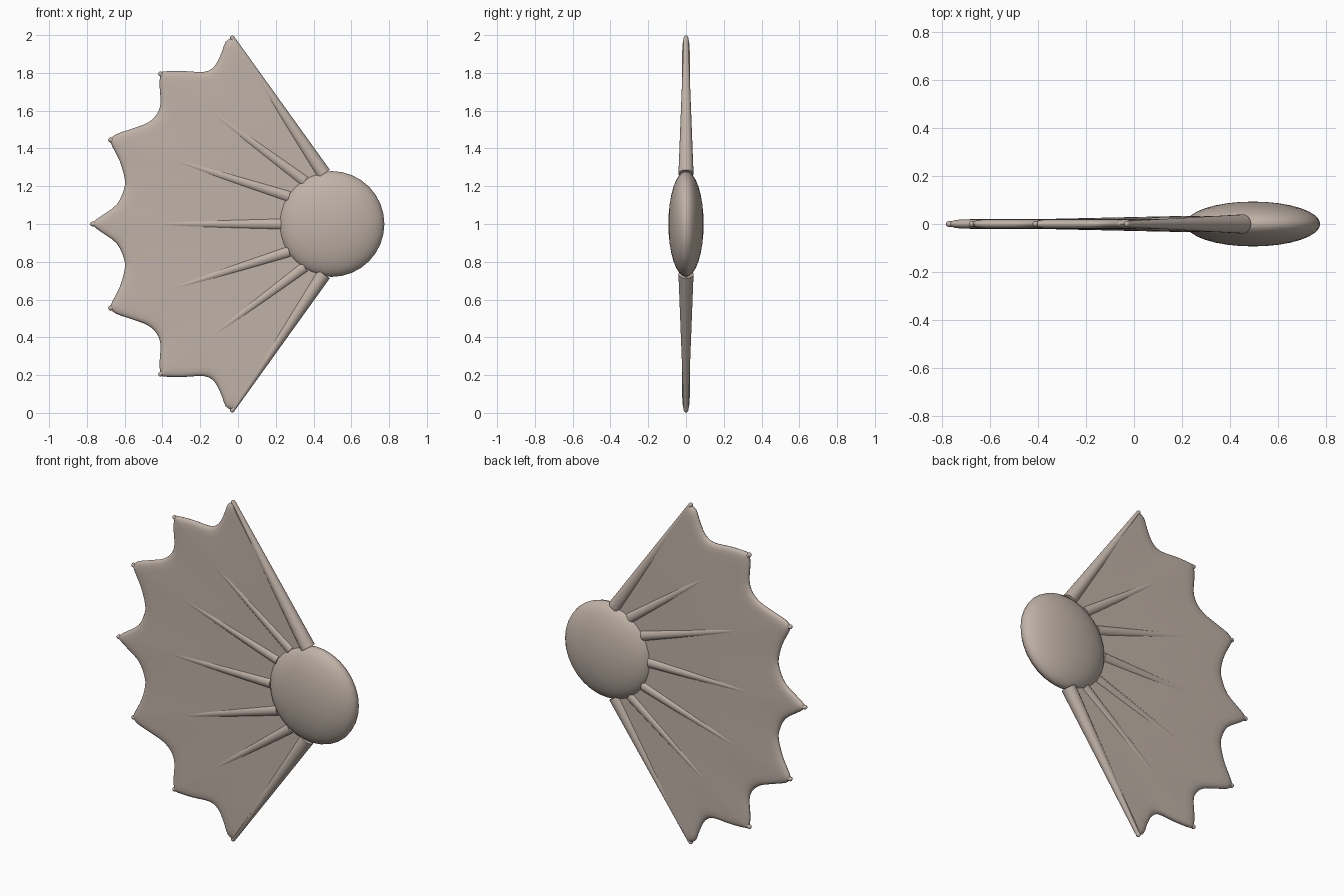
import bpy, bmesh, math
from mathutils import Vector

cube = bpy.data.objects.get("Cube")
if cube:
    bpy.data.objects.remove(cube, do_unlink=True)

# One clay colour for everything
clay = bpy.data.materials.new("warm_taupe")
clay.use_nodes = True
colour = (0.53, 0.45, 0.39, 1)
clay.diffuse_color = colour
clay.node_tree.nodes["Principled BSDF"].inputs["Base Color"].default_value = colour

HUB = Vector((0.495, 0, 1.0))
HUB_RADIUS = 0.28


def finish(obj, name, angle=40):
    obj.name = name
    obj.data.materials.clear()
    obj.data.materials.append(clay)
    bpy.ops.object.select_all(action='DESELECT')
    obj.select_set(True)
    bpy.context.view_layer.objects.active = obj
    bpy.ops.object.shade_smooth_by_angle(angle=math.radians(angle))


def on_hub(degrees, radius):
    a = math.radians(degrees)
    return HUB + radius * Vector((math.cos(a), 0, math.sin(a)))


# Upper half of the scalloped rim: three scallops, each starting at a rib tip
scallops = [
    [(-.03, 1.985), (-.065, 1.965), (-.09, 1.9), (-.125, 1.835), (-.18, 1.805), (-.29, 1.81), (-.385, 1.808)],
    [(-.41, 1.795), (-.415, 1.73), (-.41, 1.64), (-.43, 1.58), (-.48, 1.535), (-.56, 1.505), (-.645, 1.475)],
    [(-.675, 1.445), (-.665, 1.41), (-.625, 1.33), (-.6, 1.24), (-.605, 1.18), (-.645, 1.1), (-.735, 1.035)],
]
middle_tip = (-.77, 1.0)
rib_angles = [99, 122, 147, 180, 213, 238, 261]

upper = [p for s in scallops for p in s]
rim = [Vector((x, 0, z)) for x, z in upper + [middle_tip]]
rim += [Vector((x, 0, 2 - z)) for x, z in reversed(upper)]
PER = len(scallops[0])
tips = rim[::PER]


def smooth_rim(points, steps):
    """Catmull-Rom resampling, returning (point, index along the rim)."""
    out = []
    last = len(points) - 1
    for i in range(last):
        a, b = points[max(i - 1, 0)], points[i]
        c, d = points[i + 1], points[min(i + 2, last)]
        for k in range(steps):
            t = k / steps
            p = 0.5 * (2 * b + (c - a) * t + (2 * a - 5 * b + 4 * c - d) * t ** 2
                       + (3 * b - a - 3 * c + d) * t ** 3)
            out.append((p, i + t))
    return out + [(points[last], last)]


# Webbed membrane: rings shrinking from the rounded rim to the hub, both sides
def build_membrane():
    bm = bmesh.new()
    samples = smooth_rim(rim, 3)
    section = [(0, 0), (.006, .009), (.02, .015), (.045, .0185), (.09, .02), (.5, .02), (1, .02)]
    section = [(s, -y) for s, y in reversed(section[1:])] + section
    columns = []
    for p, index in samples:
        rib = min(int(index // PER), len(rib_angles) - 2)
        f = index / PER - rib
        root = on_hub(rib_angles[rib] * (1 - f) + rib_angles[rib + 1] * f, 0.24)
        columns.append([bm.verts.new(p.lerp(root, s) + Vector((0, y, 0))) for s, y in section])
    for a, b in zip(columns, columns[1:]):
        for i in range(len(section) - 1):
            bm.faces.new((a[i], a[i + 1], b[i + 1], b[i]))
        bm.faces.new((a[-1], a[0], b[0], b[-1]))
    bm.faces.new(columns[0])
    bm.faces.new(columns[-1])
    bmesh.ops.recalc_face_normals(bm, faces=bm.faces)
    mesh = bpy.data.meshes.new("membrane")
    bm.to_mesh(mesh)
    bm.free()
    obj = bpy.data.objects.new("membrane", mesh)
    bpy.context.collection.objects.link(obj)
    finish(obj, "membrane", 60)


build_membrane()

# Tapered ribs from the hub edge to each rim point
for i, (angle, tip) in enumerate(zip(rib_angles, tips)):
    outer = i in (0, len(tips) - 1)
    root = on_hub(angle, 0.268)
    axis = tip - root
    bpy.ops.mesh.primitive_cone_add(
        vertices=24, radius1=0.04 if outer else 0.034, radius2=0.012,
        depth=axis.length, location=(root + tip) / 2,
        rotation=axis.to_track_quat('Z', 'Y').to_euler())
    rib = bpy.context.object
    finish(rib, f"rib_{i + 1}")
    # Rounded end on each rib
    bpy.ops.mesh.primitive_uv_sphere_add(segments=12, ring_count=8, radius=0.0125, location=tip)
    finish(bpy.context.object, f"rib_tip_{i + 1}")

# Flattened round hub
bpy.ops.mesh.primitive_uv_sphere_add(segments=32, ring_count=16, radius=HUB_RADIUS,
                                     location=HUB, rotation=(math.pi / 2, 0, 0))
hub = bpy.context.object
hub.scale = (1, 1, 0.333)
finish(hub, "hub", 60)
